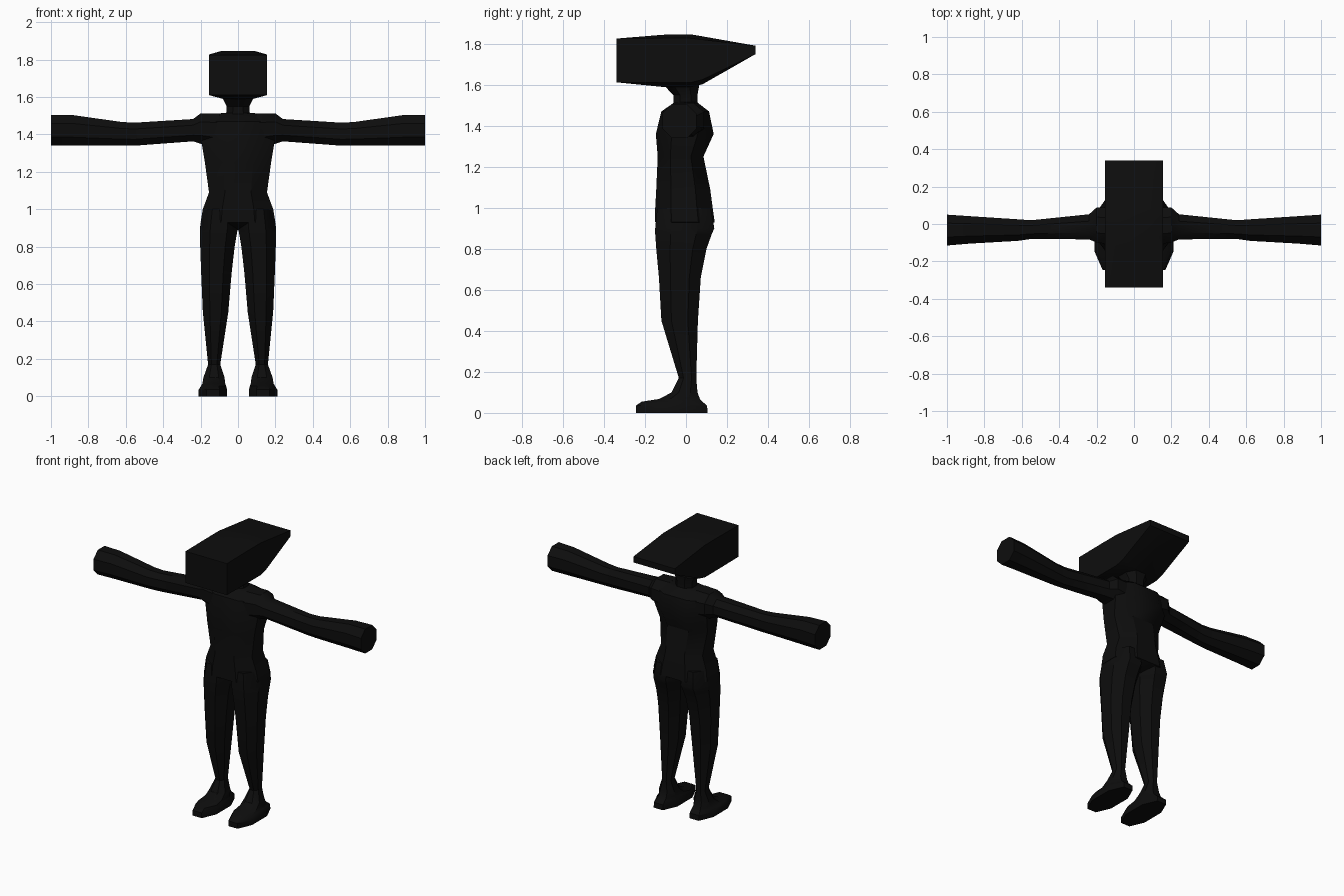
import bpy, bmesh, math

black = bpy.data.materials.new("matte black")
black.diffuse_color = (0.004, 0.004, 0.004, 1)


def skin(name, loops, mirrored=False):
    """Bridge equal-length point loops into a closed, capped mesh."""
    bm = bmesh.new()
    rings = [[bm.verts.new(p) for p in loop] for loop in loops]
    n = len(rings[0])
    for a, b in zip(rings, rings[1:]):
        for i in range(n):
            j = (i + 1) % n
            bm.faces.new((a[i], a[j], b[j], b[i]))
    bm.faces.new(rings[0])
    bm.faces.new(rings[-1])
    bmesh.ops.recalc_face_normals(bm, faces=bm.faces)
    mesh = bpy.data.meshes.new(name)
    bm.to_mesh(mesh)
    bm.free()
    obj = bpy.data.objects.new(name, mesh)
    bpy.context.collection.objects.link(obj)
    mesh.materials.append(black)
    if mirrored:
        obj.modifiers.new("Mirror", 'MIRROR').use_mirror_merge = False
    bpy.ops.object.select_all(action='DESELECT')
    obj.select_set(True)
    bpy.context.view_layer.objects.active = obj
    bpy.ops.object.shade_smooth_by_angle(angle=math.radians(35))
    return obj


def octagon(u0, u1, v0, v1, k=0.45):
    """Eight points of a chamfered rectangle."""
    unit = [(1, -k), (1, k), (k, 1), (-k, 1), (-1, k), (-1, -k), (-k, -1), (k, -1)]
    return [((u0 + u1) / 2 + (u1 - u0) / 2 * u,
             (v0 + v1) / 2 + (v1 - v0) / 2 * v) for u, v in unit]


def upright(rows):
    """Rows of z, x0, x1, y0, y1."""
    return [[(x, y, r[0]) for x, y in octagon(*r[1:])] for r in rows]


def sideways(rows):
    """Rows of x, y0, y1, z0, z1."""
    return [[(r[0], y, z) for y, z in octagon(*r[1:])] for r in rows]


# Torso and neck
torso = [(0.89, 0.10, -0.07, 0.06), (0.93, 0.20, -0.15, 0.14),
         (1.00, 0.188, -0.15, 0.13), (1.09, 0.155, -0.145, 0.118),
         (1.25, 0.177, -0.138, 0.085), (1.36, 0.195, -0.147, 0.135),
         (1.47, 0.20, -0.12, 0.112), (1.51, 0.14, -0.062, 0.06),
         (1.515, 0.06, -0.06, 0.055)]
skin("torso", upright([(z, -w, w, a, b) for z, w, a, b in torso]))
neck = [(1.49, 0.065, -0.062, 0.056), (1.55, 0.06, -0.062, 0.056),
        (1.60, 0.085, -0.11, 0.065)]
skin("neck", upright([(z, -w, w, a, b) for z, w, a, b in neck]))

# Legs running down into the feet
skin("leg", upright([
    (1.00, 0.01, 0.185, -0.14, 0.12), (0.90, 0.0, 0.204, -0.15, 0.138),
    (0.87, 0.006, 0.204, -0.15, 0.125), (0.80, 0.018, 0.202, -0.145, 0.10),
    (0.66, 0.034, 0.197, -0.132, 0.072), (0.45, 0.052, 0.188, -0.12, 0.058),
    (0.17, 0.095, 0.16, -0.035, 0.05), (0.10, 0.072, 0.185, -0.07, 0.056),
    (0.068, 0.068, 0.19, -0.13, 0.068), (0.055, 0.064, 0.198, -0.215, 0.08),
    (0.035, 0.058, 0.21, -0.245, 0.103), (0.0, 0.058, 0.21, -0.245, 0.105)]),
    mirrored=True)

# Arms with blunt ends
skin("arm", sideways([
    (0.10, -0.11, 0.09, 1.33, 1.513), (0.20, -0.10, 0.088, 1.35, 1.512),
    (0.24, -0.082, 0.052, 1.363, 1.482), (0.55, -0.08, 0.02, 1.34, 1.463),
    (0.62, -0.09, 0.025, 1.34, 1.466), (0.88, -0.105, 0.042, 1.34, 1.503),
    (1.00, -0.115, 0.05, 1.34, 1.505)]),
    mirrored=True)

# Wedge head: y, side bottom z, middle bottom z, side top z, middle top z
head = [(-0.34, 1.612, 1.612, 1.825, 1.825), (-0.12, 1.61, 1.59, 1.827, 1.843),
        (-0.07, 1.61, 1.59, 1.827, 1.846), (0.02, 1.61, 1.59, 1.827, 1.846),
        (0.08, 1.625, 1.602, 1.82, 1.836), (0.34, 1.75, 1.75, 1.79, 1.79)]
skin("head", [[(-0.155, y, sb), (-0.08, y, mb), (0.08, y, mb), (0.155, y, sb),
               (0.155, y, st), (0.09, y, mt), (-0.09, y, mt), (-0.155, y, st)]
              for y, sb, mb, st, mt in head])
